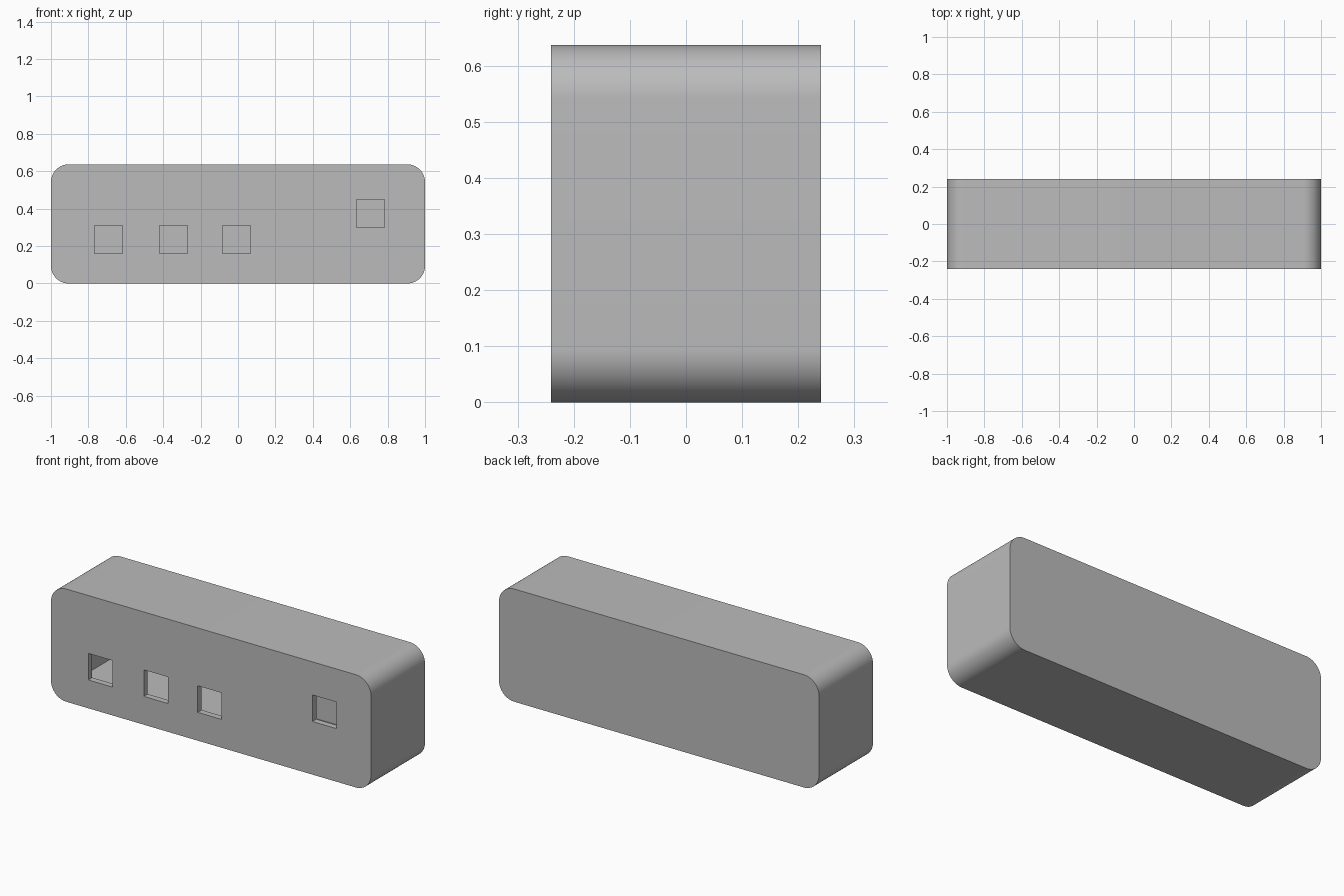
import bpy
import bmesh
from math import radians, cos, sin

if "Cube" in bpy.data.objects:
    bpy.data.objects.remove(bpy.data.objects["Cube"])

W, D, H, R = 2.0, 0.482, 0.637, 0.095   # outer size and corner radius
SIDE, WALL = 0.068, 0.035               # rim thickness, front/back thickness


def prism(name, x0, x1, y0, y1, z0, z1, r=0.0, seg=16):
    """Rectangle in XZ, optionally with rounded corners, extruded along y."""
    pts = []
    corners = [(x1 - r, z0 + r, -90), (x1 - r, z1 - r, 0),
               (x0 + r, z1 - r, 90), (x0 + r, z0 + r, 180)]
    for cx, cz, a in corners:
        n = seg if r else 0
        for i in range(n + 1):
            t = radians(a + (90 * i / n if n else 0))
            pts.append((cx + r * cos(t), y0, cz + r * sin(t)))
    bm = bmesh.new()
    face = bm.faces.new([bm.verts.new(p) for p in pts])
    ext = bmesh.ops.extrude_face_region(bm, geom=[face])
    verts = [v for v in ext["geom"] if isinstance(v, bmesh.types.BMVert)]
    bmesh.ops.translate(bm, verts=verts, vec=(0, y1 - y0, 0))
    bmesh.ops.recalc_face_normals(bm, faces=bm.faces)
    mesh = bpy.data.meshes.new(name)
    bm.to_mesh(mesh)
    bm.free()
    obj = bpy.data.objects.new(name, mesh)
    bpy.context.collection.objects.link(obj)
    return obj


def cut(target, cutter):
    cutter.hide_render = True
    mod = target.modifiers.new(cutter.name, 'BOOLEAN')
    mod.operation, mod.solver, mod.object = 'DIFFERENCE', 'EXACT', cutter
    bpy.context.view_layer.objects.active = target
    bpy.ops.object.modifier_apply(modifier=mod.name)
    bpy.data.objects.remove(cutter)


# Rounded case
case = prism("case", -W / 2, W / 2, -D / 2, D / 2, 0, H, R)

# Hollow interior
cut(case, prism("cavity", -W / 2 + SIDE, W / 2 - SIDE,
                -D / 2 + WALL, D / 2 - WALL, SIDE, H - SIDE))

# Square openings in the front wall
for x, z in [(-0.692, 0.235), (-0.345, 0.235), (-0.008, 0.235), (0.709, 0.375)]:
    s = 0.075
    cut(case, prism("opening", x - s, x + s, -D / 2 - 0.05,
                    -D / 2 + WALL + 0.05, z - s, z + s))

# Darker grey finish
mat = bpy.data.materials.new("dark_grey")
mat.diffuse_color = (0.5, 0.5, 0.5, 1)
mat.use_nodes = True
mat.node_tree.nodes["Principled BSDF"].inputs["Base Color"].default_value = mat.diffuse_color
case.data.materials.clear()
case.data.materials.append(mat)

bpy.ops.object.select_all(action='DESELECT')
case.select_set(True)
bpy.context.view_layer.objects.active = case
bpy.ops.object.shade_smooth_by_angle(angle=radians(30))
